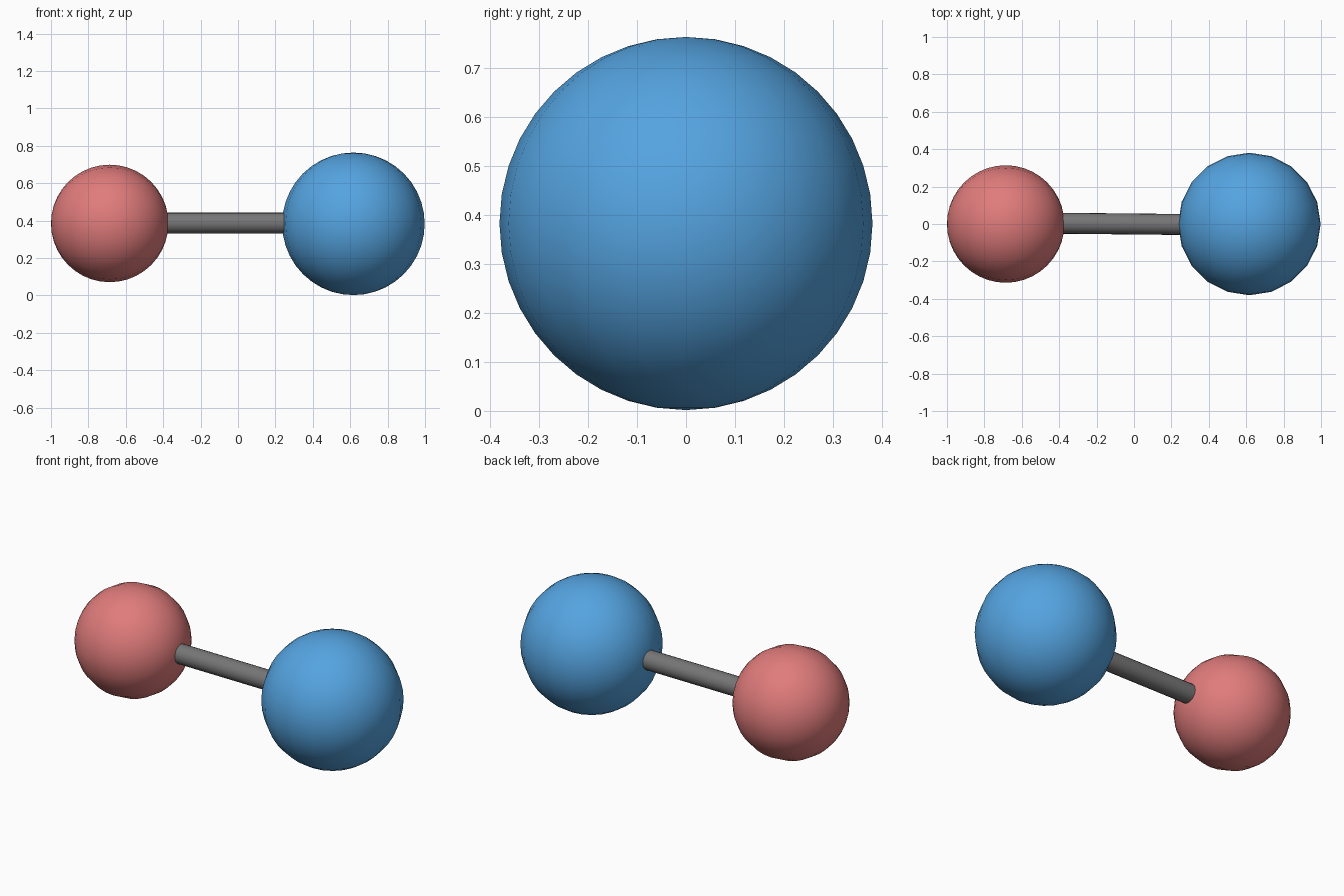
import bpy
from math import radians, pi
from mathutils import Vector

if "Cube" in bpy.data.objects:
    bpy.data.objects.remove(bpy.data.objects["Cube"])


def paint(obj, name, color):
    mat = bpy.data.materials.new(name)
    mat.diffuse_color = (*color, 1)
    mat.use_nodes = True
    mat.node_tree.nodes["Principled BSDF"].inputs["Base Color"].default_value = mat.diffuse_color
    obj.data.materials.append(mat)


def ball(name, center, radius, color, rotation=(0, 0, 0)):
    bpy.ops.mesh.primitive_uv_sphere_add(
        segments=20, ring_count=20, radius=radius,
        location=center, rotation=rotation)
    obj = bpy.context.object
    obj.name = name
    bpy.ops.object.shade_smooth()
    paint(obj, name + "_paint", color)


def rod(name, start, end, radius, sides=20):
    start, end = Vector(start), Vector(end)
    axis = end - start
    bpy.ops.mesh.primitive_cylinder_add(
        vertices=sides, radius=radius, depth=axis.length,
        location=(start + end) / 2,
        rotation=axis.to_track_quat('Z', 'Y').to_euler())
    obj = bpy.context.object
    obj.name = name
    bpy.ops.object.shade_smooth_by_angle(angle=radians(40))
    paint(obj, name + "_paint", (0.18, 0.18, 0.18))


# Small red ball, poles along the rod
ball("red_ball", (-0.686, 0, 0.385), 0.314, (0.75, 0.2, 0.2), (0, pi / 2, 0))
# Large blue ball, poles upright
ball("blue_ball", (0.617, 0, 0.383), 0.381, (0.09, 0.37, 0.75))
# Connecting rod, very slightly skewed
rod("connecting_rod", (-0.5, 0.005, 0.387), (0.4, -0.004, 0.387), 0.056)
